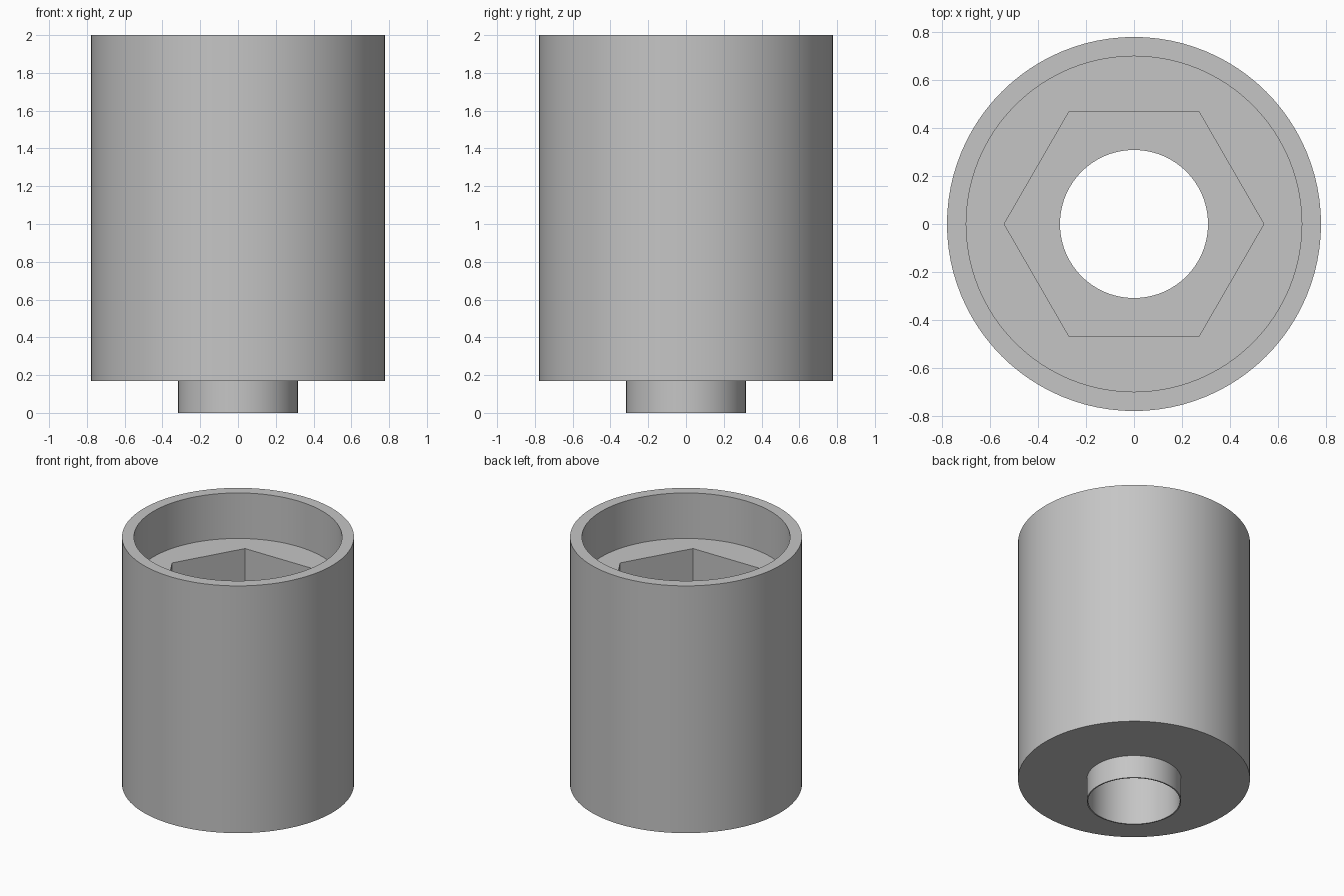
import bpy
import bmesh
import math

SEGMENTS = 96

cube = bpy.data.objects.get("Cube")
if cube:
    bpy.data.objects.remove(cube, do_unlink=True)

grey = bpy.data.materials.new("light grey")
grey.use_nodes = True
colour = (0.56, 0.56, 0.56, 1)
grey.diffuse_color = colour
grey.node_tree.nodes["Principled BSDF"].inputs["Base Color"].default_value = colour


def circle(angle):
    return 1.0


def hexagon(angle):
    # Distance to a hexagon's side, with corners on the x axis
    side = math.pi / 3
    return math.cos(side / 2) / math.cos(angle % side - side / 2)


# Cross-sections: up the outside, over the rim, then down through the bore
sections = [
    (circle, 0.317, 0.0),    # spigot end
    (circle, 0.317, 0.17),   # spigot root
    (circle, 0.778, 0.17),   # body underside
    (circle, 0.778, 2.0),    # rim outside
    (circle, 0.698, 2.0),    # rim inside
    (circle, 0.698, 1.663),  # counterbore floor
    (hexagon, 0.54, 1.663),  # hex pocket mouth
    (hexagon, 0.54, 0.85),   # hex pocket floor
    (circle, 0.308, 0.85),   # bore top
    (circle, 0.308, 0.0),    # bore bottom
]

bm = bmesh.new()
loops = []
for shape, radius, z in sections:
    loop = []
    for i in range(SEGMENTS):
        a = math.tau * i / SEGMENTS
        r = radius * shape(a)
        loop.append(bm.verts.new((r * math.cos(a), r * math.sin(a), z)))
    loops.append(loop)

# Join each section to the next, and the last to the first
for k, low in enumerate(loops):
    high = loops[(k + 1) % len(loops)]
    for i in range(SEGMENTS):
        j = (i + 1) % SEGMENTS
        bm.faces.new((low[i], low[j], high[j], high[i]))
bmesh.ops.recalc_face_normals(bm, faces=bm.faces)

mesh = bpy.data.meshes.new("hex_socket_sleeve")
bm.to_mesh(mesh)
bm.free()
mesh.materials.append(grey)
sleeve = bpy.data.objects.new("hex_socket_sleeve", mesh)
bpy.context.collection.objects.link(sleeve)

bpy.ops.object.select_all(action="DESELECT")
sleeve.select_set(True)
bpy.context.view_layer.objects.active = sleeve
bpy.ops.object.shade_smooth_by_angle(angle=math.radians(30))
